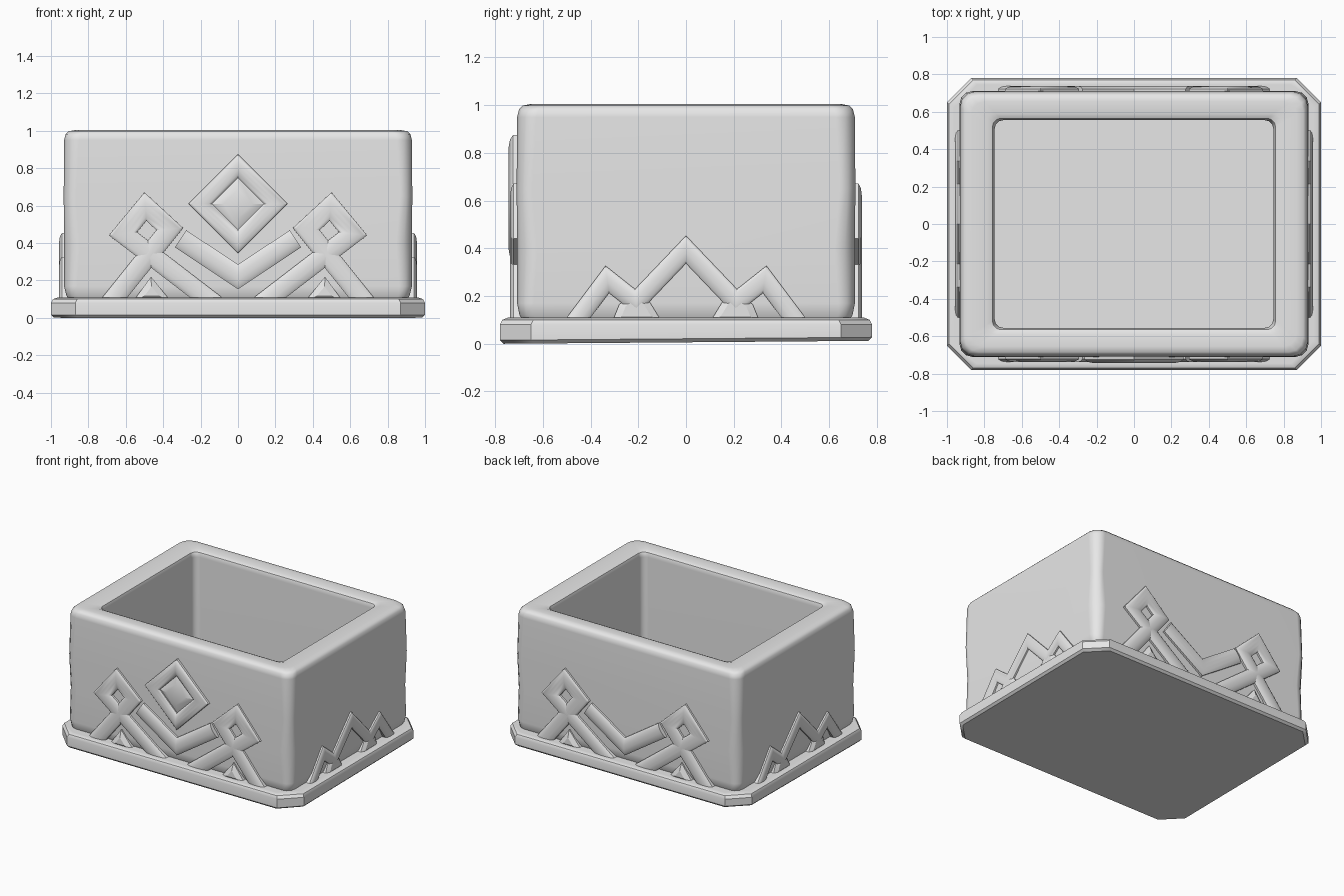
import bpy, bmesh
from math import radians, sin, cos, pi
from mathutils import Matrix, Vector

cube = bpy.data.objects.get("Cube")
if cube:
    bpy.data.objects.remove(cube)

stone = bpy.data.materials.new("grey_stone")
stone.use_nodes = True
GREY = (0.8, 0.8, 0.8, 1)
stone.diffuse_color = GREY
stone.node_tree.nodes["Principled BSDF"].inputs["Base Color"].default_value = GREY


def finish(name, bm, angle, matrix=None):
    """Turn a bmesh into a shaded stone object."""
    bmesh.ops.recalc_face_normals(bm, faces=bm.faces)
    if matrix:
        bm.transform(matrix)
    mesh = bpy.data.meshes.new(name)
    bm.to_mesh(mesh)
    bm.free()
    mesh.materials.append(stone)
    obj = bpy.data.objects.new(name, mesh)
    bpy.context.collection.objects.link(obj)
    bpy.ops.object.select_all(action='DESELECT')
    obj.select_set(True)
    bpy.context.view_layer.objects.active = obj
    bpy.ops.object.shade_smooth_by_angle(angle=radians(angle))
    obj.modifiers.new("weighted", 'WEIGHTED_NORMAL').keep_sharp = True
    return obj


def skin(bm, rings, closed=False):
    """Bridge equal rings of points; cap both ends unless closed."""
    loops = [[bm.verts.new(p) for p in ring] for ring in rings]
    pairs = list(zip(loops, loops[1:]))
    if closed:
        pairs.append((loops[-1], loops[0]))
    for a, b in pairs:
        for i in range(len(a)):
            j = (i + 1) % len(a)
            bm.faces.new((a[i], a[j], b[j], b[i]))
    if not closed:
        bm.faces.new(loops[0])
        bm.faces.new(loops[-1])


def rounded_rect(hx, hy, r, z, steps):
    """Horizontal rectangle with rounded (steps > 1) or cut corners."""
    pts = []
    for k, (sx, sy) in enumerate(((1, 1), (-1, 1), (-1, -1), (1, -1))):
        for s in range(steps + 1):
            a = (k + s / steps) * pi / 2
            pts.append((sx * (hx - r) + r * cos(a), sy * (hy - r) + r * sin(a), z))
    return pts


def block(name, rings, steps, angle):
    bm = bmesh.new()
    skin(bm, [rounded_rect(*ring, steps) for ring in rings])
    return finish(name, bm, angle)


def ribbon(name, path, width, matrix, closed=False, height=0.03):
    """Pillowed stone band following a mitred path on a wall."""
    section = ((-.5, -.02), (-.5, height * .5), (-.36, height * .85), (-.12, height),
               (.12, height), (.36, height * .85), (.5, height * .5), (.5, -.02))
    pts = [Vector(p) for p in path]
    rings = []
    for i, p in enumerate(pts):
        before = pts[i - 1] if i or closed else None
        after = pts[(i + 1) % len(pts)] if i < len(pts) - 1 or closed else None
        d1 = (p - before).normalized() if before else (after - p).normalized()
        d2 = (after - p).normalized() if after else d1
        n1, n2 = Vector((-d1.y, d1.x)), Vector((-d2.y, d2.x))
        mitre = (n1 + n2) / (1 + n1.dot(n2)) * width
        rings.append([(*(p + mitre * s), h) for s, h in section])
    bm = bmesh.new()
    skin(bm, rings, closed)
    finish(name, bm, 40, matrix)


def mound(name, outline, top, height, matrix):
    """Low raised boss whose top is the outline shrunk to its centre."""
    pts = [Vector(p) for p in outline]
    mid = sum(pts, Vector((0, 0))) / len(pts)
    layers = ((1, -.02), (1, height * .35), (top, height))
    bm = bmesh.new()
    skin(bm, [[(*(mid + (p - mid) * s), h) for p in pts] for s, h in layers])
    finish(name, bm, 25, matrix)


def wall(turn, distance):
    """Frame with x along the wall, y up and z outwards."""
    return (Matrix.Rotation(radians(turn), 4, 'Z')
            @ Matrix.Translation((0, -distance, 0))
            @ Matrix.Rotation(radians(90), 4, 'X'))


def flip(points, side):
    return [(x * side, y) for x, y in points]


# Base slab with cut corners and a softened top edge
slab = block("base_slab", [
    (.985, .765, .13, 0), (1, .78, .13, .015), (1, .78, .13, .08),
    (.99, .77, .13, .1), (.96, .745, .12, .11)], 1, 35)
for v in slab.data.vertices:
    if v.co.z < .05:
        v.co.z += .008 * (v.co.y + .765)

# Hollow box with worn corners and a softly domed rim
block("planter_box", [
    (.9, .68, .06, .09), (.918, .698, .06, .12), (.93, .708, .07, .17),
    (.93, .708, .085, .4), (.932, .71, .065, .65), (.93, .708, .08, .95),
    (.922, .7, .08, .982), (.905, .685, .08, .998), (.87, .655, .07, 1.004),
    (.79, .59, .05, 1.002), (.757, .565, .045, .99), (.745, .555, .045, .96),
    (.745, .555, .045, .13)], 3, 45)

# Long walls: knots, chevron and corner bosses; the gem is on the front only
KNOT = ((-.69, .07), (-.365, .475), (-.495, .595), (-.615, .45), (-.12, .07))
CHEVRON = ((-.307, .423), (0, .22), (.307, .423))
FOOT = ((-.56, .09), (-.36, .09), (-.465, .22))
for label, turn in (("front", 0), ("back", 180)):
    frame = wall(turn, .708)
    ribbon(label + "_chevron", CHEVRON, .11, frame)
    for side, tag in ((-1, "right"), (1, "left")):
        ribbon(f"{label}_{tag}_knot", flip(KNOT, -side), .105, frame)
        mound(f"{label}_{tag}_foot", flip(FOOT, -side), .4, .028, frame)


def diamond(r):
    return ((0, .61 + r), (r, .61), (0, .61 - r), (-r, .61))


front = wall(0, .708)
ribbon("front_diamond_frame", diamond(.202), .088, front, True, .035)
mound("front_diamond_gem", diamond(.14), .55, .03, front)

# Short walls: zigzag with bosses in the valleys
ZIGZAG = ((-.48, .07), (-.33, .27), (-.21, .175), (0, .395),
          (.21, .175), (.33, .27), (.48, .07))
VALLEY = ((-.31, .09), (-.1, .09), (-.155, .18), (-.21, .21), (-.28, .165))
for label, turn in (("left", 90), ("right", -90)):
    frame = wall(turn, .928)
    ribbon(label + "_zigzag", ZIGZAG, .08, frame, height=.028)
    for side, tag in ((1, "first"), (-1, "second")):
        mound(f"{label}_{tag}_valley_boss", flip(VALLEY, side), .6, .026, frame)
